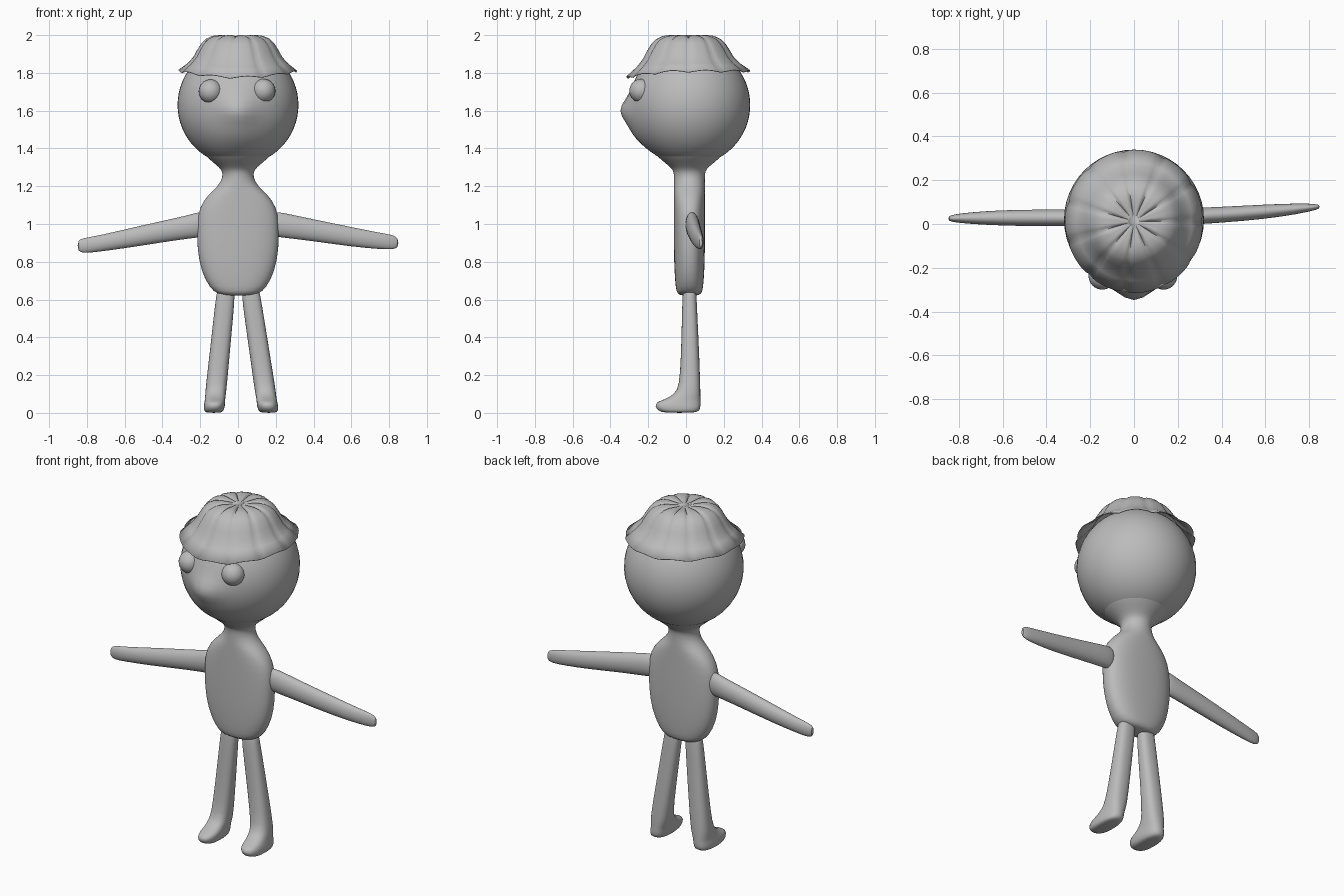
import bpy, bmesh
from math import sin, cos, pi, exp, copysign, sqrt
from mathutils import Vector

if "Cube" in bpy.data.objects:
    bpy.data.objects.remove(bpy.data.objects["Cube"], do_unlink=True)

grey = bpy.data.materials.new("plain grey")
grey.use_nodes = True
grey.diffuse_color = (0.5, 0.5, 0.5, 1)
grey.node_tree.nodes["Principled BSDF"].inputs["Base Color"].default_value = (0.5, 0.5, 0.5, 1)


def finish(bm, name, subdivide=0, angle=60):
    bmesh.ops.recalc_face_normals(bm, faces=bm.faces)
    mesh = bpy.data.meshes.new(name)
    bm.to_mesh(mesh)
    bm.free()
    mesh.materials.append(grey)
    obj = bpy.data.objects.new(name, mesh)
    bpy.context.collection.objects.link(obj)
    bpy.ops.object.select_all(action='DESELECT')
    obj.select_set(True)
    bpy.context.view_layer.objects.active = obj
    bpy.ops.object.shade_smooth_by_angle(angle=angle * pi / 180)
    if subdivide:
        obj.modifiers.new("smooth", 'SUBSURF').levels = subdivide
        obj.modifiers["smooth"].render_levels = subdivide
    return obj


def skin(bm, rings, cap=True):
    """Join successive rings of points with quads."""
    rows = [[bm.verts.new(p) for p in ring] for ring in rings]
    n = len(rows[0])
    for a, b in zip(rows, rows[1:]):
        for i in range(n):
            j = (i + 1) % n
            bm.faces.new((a[i], a[j], b[j], b[i]))
    if cap:
        bm.faces.new(rows[0])
        bm.faces.new(rows[-1])
    return rows


def oval(centre, u, v, power=2.0, n=20):
    """Superellipse around a centre, spanned by two half-axis vectors."""
    def shape(t):
        return copysign(abs(t) ** (2 / power), t)
    return [Vector(centre) + Vector(u) * shape(cos(a)) + Vector(v) * shape(sin(a))
            for a in (2 * pi * i / n for i in range(n))]


# Torso with neck flaring into the head: height, half width, half depth
torso = [(0.62, 0.06, 0.04), (0.63, 0.11, 0.065), (0.66, 0.15, 0.073), (0.75, 0.197, 0.08),
         (0.87, 0.218, 0.083), (1.0, 0.219, 0.083), (1.09, 0.207, 0.083), (1.16, 0.155, 0.083),
         (1.2, 0.105, 0.083), (1.25, 0.08, 0.082), (1.28, 0.086, 0.085), (1.3, 0.1, 0.1),
         (1.33, 0.138, 0.138), (1.37, 0.185, 0.185), (1.4, 0.2, 0.2)]
bm = bmesh.new()
skin(bm, [oval((0, 0.018, z), (w, 0, 0), (0, d, 0), 2.5 if z < 1.18 else 2.0, 24)
          for z, w, d in torso])
finish(bm, "torso_and_neck", 1)

# Head with a soft muzzle pushed forward
bm = bmesh.new()
bmesh.ops.create_uvsphere(bm, u_segments=48, v_segments=32, radius=0.32)
for v in bm.verts:
    v.co += Vector((0, 0.02, 1.63))
    if v.co.y < 0:
        x, z = v.co.x, v.co.z - 1.6
        v.co.y -= 0.047 * exp(-(x / 0.09) ** 2 - (z / 0.07) ** 2)
        v.co.y -= 0.02 * exp(-(x / 0.11) ** 2 - ((z + 0.12) / 0.08) ** 2)
finish(bm, "head")

# Eyes
for name, x, z in (("left_eye", 0.135, 1.705), ("right_eye", -0.145, 1.702)):
    bm = bmesh.new()
    bmesh.ops.create_uvsphere(bm, u_segments=24, v_segments=16, radius=0.063)
    bmesh.ops.translate(bm, verts=bm.verts, vec=(x, -0.237, z))
    finish(bm, name)

# Pleated cap: radius and height from the crown to the flared brim
cap_profile = [(0.025, 1.992), (0.06, 1.996), (0.1, 2.0), (0.135, 1.996), (0.17, 1.98),
               (0.195, 1.955), (0.217, 1.92), (0.236, 1.885), (0.265, 1.852), (0.315, 1.812)]
segments, pleats = 88, 11
rings = []
for k, (r, z) in enumerate(cap_profile):
    ring = []
    for i in range(segments):
        a = 2 * pi * i / segments
        groove = max(0, cos(pleats * a)) ** 4
        depth = 0.012 if 0 < k < 4 else 0.004
        front = max(0, -sin(a)) ** 2
        drop = 0.033 * front * (k / 9) ** 4
        if k == 9:
            drop += 0.004 * cos(pleats * a)
        rr = r - (0.006 * groove if k > 3 else 0)
        ring.append((rr * cos(a), 0.012 + rr * sin(a) * (1 + 0.04 * (k / 9) ** 3),
                     z - depth * groove - drop))
    rings.append(ring)
bm = bmesh.new()
rows = skin(bm, rings, cap=False)
bm.faces.new(rows[0])
cap = finish(bm, "pleated_cap", angle=75)
shell = cap.modifiers.new("thickness", 'SOLIDIFY')
shell.thickness = 0.004
shell.offset = -1

# Arms: distance out, depth position, height, half depth, half height
left_arm = [(0.17, 0.03, 1.0, 0.03, 0.06), (0.21, 0.032, 0.998, 0.036, 0.068),
            (0.26, 0.035, 0.99, 0.039, 0.066), (0.4, 0.042, 0.967, 0.037, 0.059),
            (0.6, 0.056, 0.932, 0.034, 0.053), (0.75, 0.07, 0.91, 0.025, 0.044),
            (0.82, 0.077, 0.904, 0.016, 0.04), (0.85, 0.079, 0.9, 0.009, 0.025)]
right_arm = [(0.17, 0.028, 1.0, 0.03, 0.06), (0.21, 0.028, 0.996, 0.037, 0.07),
             (0.26, 0.028, 0.985, 0.039, 0.063), (0.4, 0.028, 0.96, 0.039, 0.058),
             (0.6, 0.028, 0.921, 0.037, 0.051), (0.75, 0.027, 0.894, 0.027, 0.043),
             (0.82, 0.026, 0.885, 0.019, 0.042), (0.85, 0.025, 0.885, 0.011, 0.027)]
for name, side, path in (("left_arm", 1, left_arm), ("right_arm", -1, right_arm)):
    bm = bmesh.new()
    skin(bm, [oval((side * x, y, z), (0, d, 0), (0, 0, h), 2.0, 16) for x, y, z, d, h in path])
    finish(bm, name, 1)

# Legs with feet: height, half width, front edge, back edge
leg = [(0.0, 0.042, -0.12, 0.05), (0.012, 0.052, -0.15, 0.074), (0.035, 0.057, -0.166, 0.078),
       (0.058, 0.055, -0.158, 0.078), (0.072, 0.054, -0.11, 0.077), (0.1, 0.055, -0.062, 0.077),
       (0.14, 0.056, -0.036, 0.076), (0.3, 0.054, -0.027, 0.071), (0.5, 0.052, -0.022, 0.061),
       (0.63, 0.05, -0.019, 0.056), (0.68, 0.04, -0.01, 0.05)]
for name, top, foot in (("left_leg", 0.066, 0.162), ("right_leg", -0.064, -0.129)):
    bm = bmesh.new()
    skin(bm, [oval((foot + (top - foot) * min(1, z / 0.64), (f + b) / 2, z),
                   (w, 0, 0), (0, (b - f) / 2, 0), 2.5, 20) for z, w, f, b in leg])
    finish(bm, name, 1)
